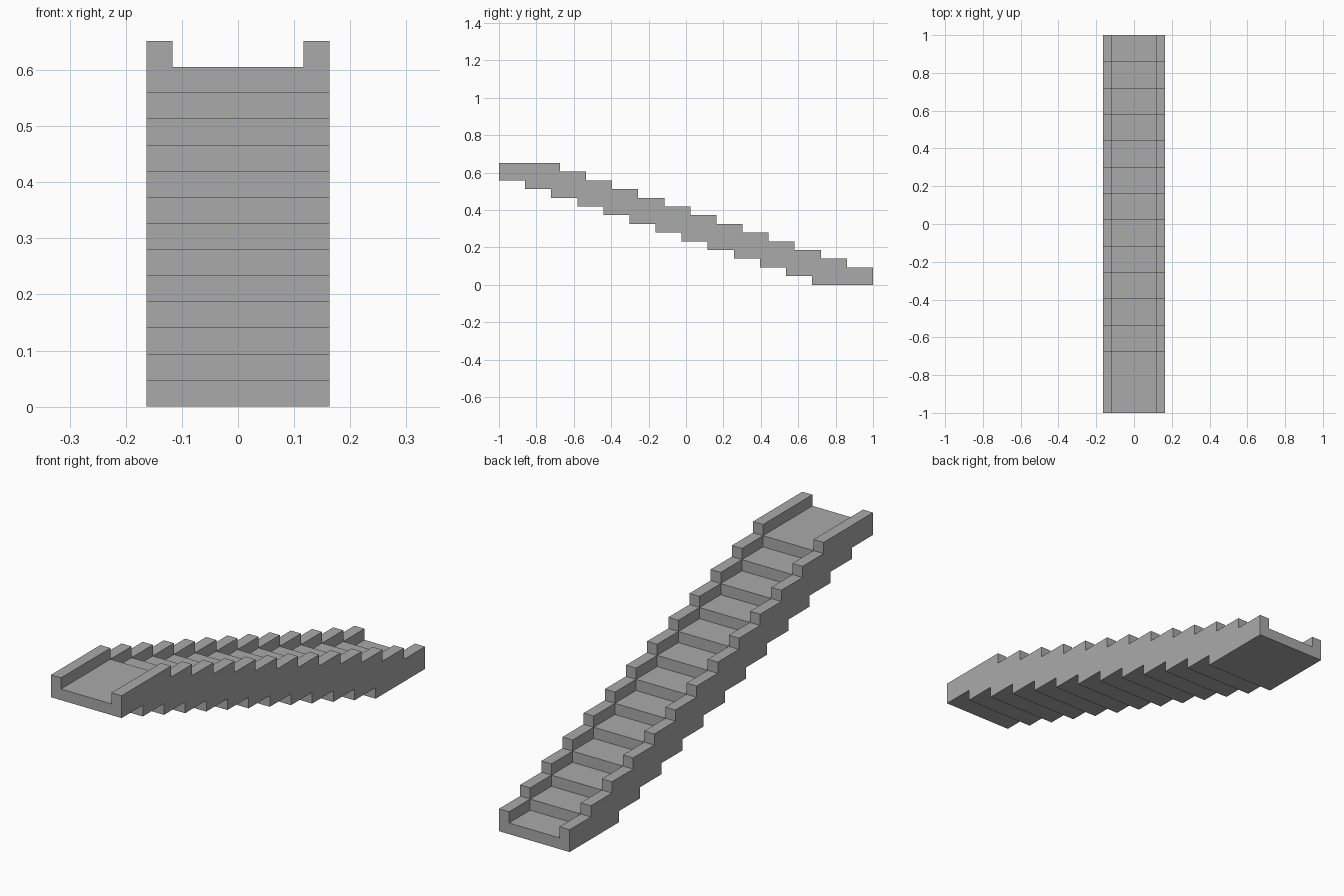
import bpy
import bmesh

cube = bpy.data.objects.get("Cube")
if cube:
    bpy.data.objects.remove(cube, do_unlink=True)

STEPS = 13
RISE = 0.652 / (STEPS + 1)
LENGTH = 0.3256                       # length of one landing
RUN = (2 - LENGTH) / (STEPS - 1)
OUTER = 0.163
INNER = OUTER - RISE                  # inside face of the curbs

grey = bpy.data.materials.new("concrete grey")
grey.use_nodes = True
colour = (0.4, 0.4, 0.4, 1)
grey.diffuse_color = colour
grey.node_tree.nodes["Principled BSDF"].inputs["Base Color"].default_value = colour

bm = bmesh.new()


def face(points):
    bm.faces.new([bm.verts.new(p) for p in points])


def ribbon(line, x0, x1):
    """Sweep a (y, z) line across the width."""
    for (ya, za), (yb, zb) in zip(line, line[1:]):
        face([(x0, ya, za), (x1, ya, za), (x1, yb, zb), (x0, yb, zb)])


def stepped(level):
    """Climbing (y, z) line of treads and risers, from back to front."""
    line = []
    for k in range(STEPS):
        front = 1 - (k + 1) * RUN if k < STEPS - 1 else -1
        z = (k + level) * RISE
        line += [(1 - k * RUN, z), (front, z)]
    return line


treads = stepped(1)
curb_tops = stepped(2)
# The underside is the curb line turned half round
top_z = (STEPS + 1) * RISE
underside = [(-y, top_z - z) for y, z in reversed(curb_tops)]

# Treads, risers and underside
ribbon(treads, -INNER, INNER)
ribbon(underside, -OUTER, OUTER)

for side in (-1, 1):
    # Curb tops and their stepped ends
    ribbon(curb_tops, side * INNER, side * OUTER)
    # Outer side wall
    face([(side * OUTER, y, z) for y, z in curb_tops + underside[::-1]])
    # Inner curb walls, one above each tread
    for (ya, z), (yb, _) in zip(treads[::2], treads[1::2]):
        face([(side * INNER, y, h) for y, h in
              ((ya, z), (yb, z), (yb, z + RISE), (ya, z + RISE))])

# U-shaped end faces
for y, base in ((1, 0), (-1, (STEPS - 1) * RISE)):
    mid, high = base + RISE, base + 2 * RISE
    face([(x, y, z) for x, z in (
        (-OUTER, base), (OUTER, base), (OUTER, high), (INNER, high),
        (INNER, mid), (-INNER, mid), (-INNER, high), (-OUTER, high))])

bmesh.ops.remove_doubles(bm, verts=bm.verts[:], dist=0.0005)
bmesh.ops.recalc_face_normals(bm, faces=bm.faces[:])
mesh = bpy.data.meshes.new("staircase")
bm.to_mesh(mesh)
bm.free()
mesh.materials.append(grey)
staircase = bpy.data.objects.new("staircase", mesh)
bpy.context.collection.objects.link(staircase)
